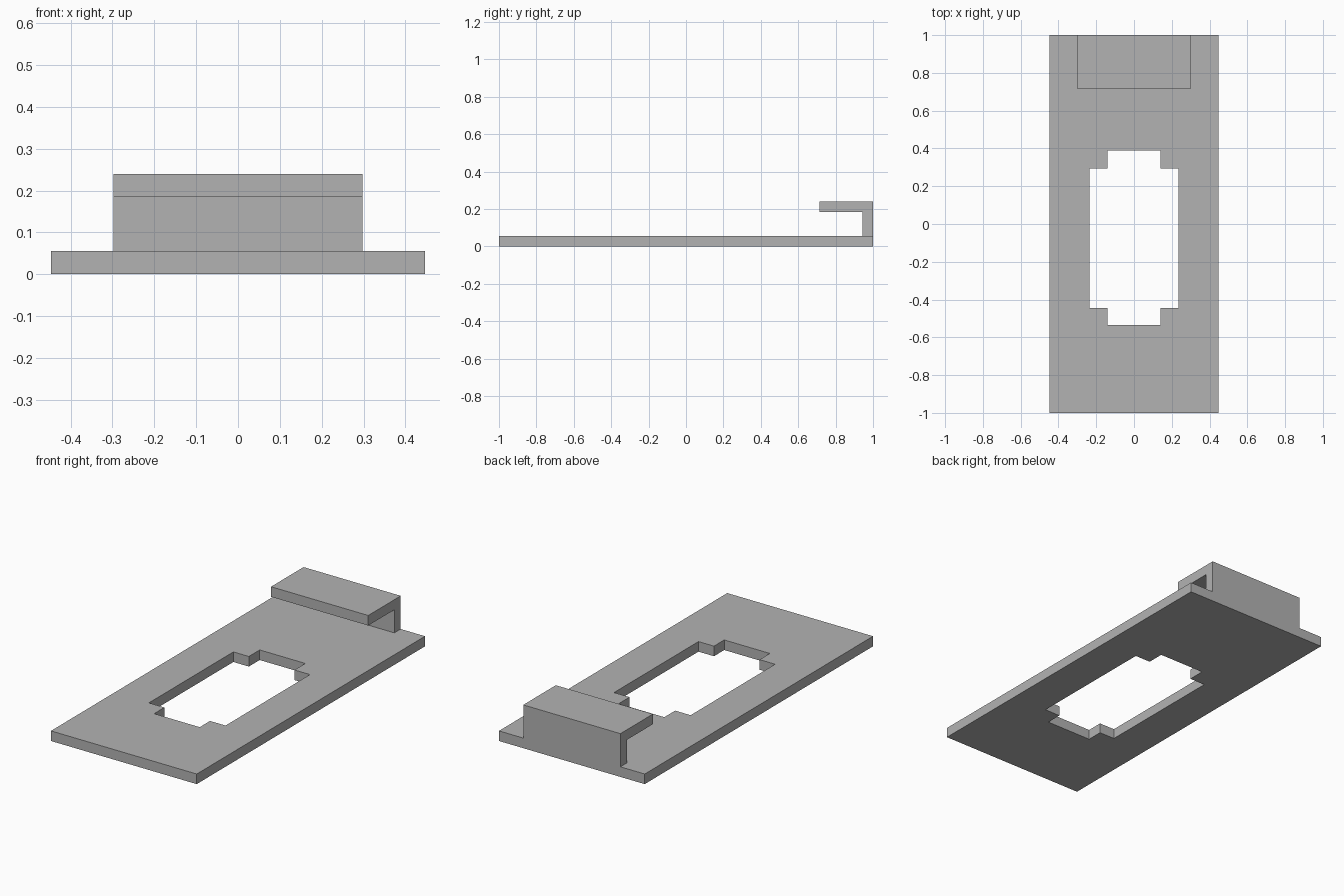
import bpy
import bmesh

old = bpy.data.objects.get("Cube")
if old:
    bpy.data.objects.remove(old, do_unlink=True)

# Single flat grey
GREY = (0.45, 0.45, 0.45, 1.0)
grey = bpy.data.materials.new("plain grey")
grey.use_nodes = True
grey.diffuse_color = GREY
grey.node_tree.nodes["Principled BSDF"].inputs["Base Color"].default_value = GREY

THICK = 0.056


def add_object(name, bm):
    bmesh.ops.recalc_face_normals(bm, faces=bm.faces)
    mesh = bpy.data.meshes.new(name)
    bm.to_mesh(mesh)
    bm.free()
    mesh.materials.append(grey)
    obj = bpy.data.objects.new(name, mesh)
    bpy.context.collection.objects.link(obj)
    return obj


def prism(name, outline, direction):
    """Extrude a closed outline of 3D points along a direction."""
    bm = bmesh.new()
    face = bm.faces.new([bm.verts.new(p) for p in outline])
    new = bmesh.ops.extrude_face_region(bm, geom=[face])["geom"]
    verts = [v for v in new if isinstance(v, bmesh.types.BMVert)]
    bmesh.ops.translate(bm, verts=verts, vec=direction)
    return add_object(name, bm)


# Base plate
HALF_W = 0.447
plate = prism("base_plate",
              [(-HALF_W, -1, 0), (HALF_W, -1, 0), (HALF_W, 1, 0), (-HALF_W, 1, 0)],
              (0, 0, THICK))

# Stepped opening: right half of the outline, mirrored to the left
right_half = [(0.14, -0.535), (0.14, -0.445), (0.235, -0.445),
              (0.235, 0.295), (0.14, 0.295), (0.14, 0.39)]
outline = right_half + [(-x, y) for x, y in reversed(right_half)]
cutter = prism("opening_cutter", [(x, y, -0.1) for x, y in outline], (0, 0, 0.3))
cutter.hide_render = True
cutter.hide_viewport = True
cutter.display_type = 'WIRE'
cut = plate.modifiers.new("opening", 'BOOLEAN')
cut.operation = 'DIFFERENCE'
cut.solver = 'EXACT'
cut.object = cutter

# Hook at the back: upright wall with a lip reaching forward
HOOK_W, TOP, LIP_Y = 0.298, 0.24, 0.715
profile = [(1, THICK), (1, TOP), (LIP_Y, TOP), (LIP_Y, TOP - THICK),
           (1 - THICK, TOP - THICK), (1 - THICK, THICK)]
prism("back_hook", [(-HOOK_W, y, z) for y, z in profile], (2 * HOOK_W, 0, 0))
